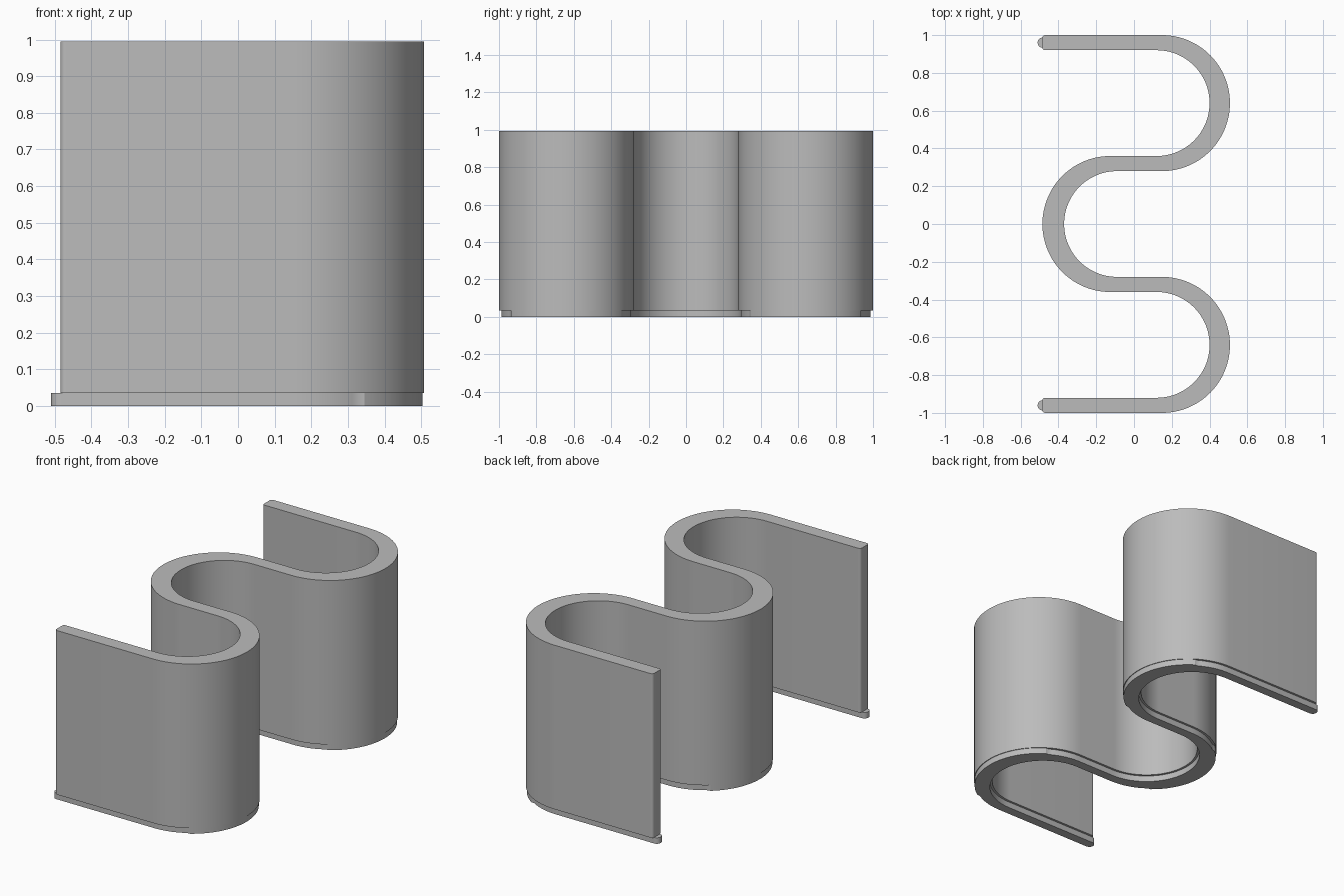
import bpy, bmesh, math

if "Cube" in bpy.data.objects:
    bpy.data.objects.remove(bpy.data.objects["Cube"])

GREY = (0.5, 0.5, 0.5, 1)
mat = bpy.data.materials.new("plain grey")
mat.use_nodes = True
mat.diffuse_color = GREY
mat.node_tree.nodes["Principled BSDF"].inputs["Base Color"].default_value = GREY

SEGMENTS = 64
STEP_X = 0.345      # beyond this the base strip steps out on the bends


def end_pairs(side, x_tip, radius, inset):
    """Rounded free end as edge-point pairs, from the tip inwards."""
    pairs = []
    for k in range(9):
        a = math.radians(4 + 86 * k / 8)
        x = x_tip + radius * (1 - math.cos(a))
        cut = inset + radius * (1 - math.sin(a))
        pairs.append(((x, side * (1.0 - cut)), (x, side * (0.92 + cut))))
    return pairs


def bend_pairs(cy, direction, outer_x, inner_x, inset, bend_inset):
    """Half-turn bend as (outside, inside) pairs, running from low y to high y."""
    pairs = []
    for k in range(SEGMENTS + 1):
        a = math.radians(-90 + 180 * k / SEGMENTS)
        c, s = direction * math.cos(a), math.sin(a)
        stepped = abs(outer_x + 0.36 * c) > STEP_X
        r_out = 0.36 - (bend_inset if stepped else inset)
        r_in = 0.28 + inset
        pairs.append(((outer_x + r_out * c, cy + r_out * s),
                      (inner_x + r_in * c, cy + r_in * s)))
    return pairs


def ribbon(name, z0, z1, x_tip, radius, inset, bend_inset):
    """Winding band of even height, closed on every side."""
    front = bend_pairs(-0.64, 1, 0.148, 0.12, inset, bend_inset)
    middle = bend_pairs(0, -1, -0.125, -0.09, inset, bend_inset)
    back = bend_pairs(0.64, 1, 0.148, 0.12, inset, bend_inset)
    pairs = end_pairs(-1, x_tip, radius, inset) + front
    pairs += [(b, a) for a, b in middle] + back
    pairs += end_pairs(1, x_tip, radius, inset)[::-1]

    bm = bmesh.new()
    rows = [[bm.verts.new((x, y, z)) for z in (z0, z1) for x, y in pair]
            for pair in pairs]
    for (a0, b0, a1, b1), (c0, d0, c1, d1) in zip(rows, rows[1:]):
        bm.faces.new((a0, c0, c1, a1))
        bm.faces.new((b1, d1, d0, b0))
        bm.faces.new((a1, c1, d1, b1))
        bm.faces.new((b0, d0, c0, a0))
    for a0, b0, a1, b1 in (rows[0], rows[-1]):
        bm.faces.new((a0, a1, b1, b0))
    bmesh.ops.recalc_face_normals(bm, faces=bm.faces)
    mesh = bpy.data.meshes.new(name)
    bm.to_mesh(mesh)
    bm.free()
    mesh.materials.append(mat)
    obj = bpy.data.objects.new(name, mesh)
    bpy.context.collection.objects.link(obj)
    bpy.ops.object.select_all(action="DESELECT")
    obj.select_set(True)
    bpy.context.view_layer.objects.active = obj
    bpy.ops.object.shade_smooth_by_angle(angle=math.radians(30))


# Tall winding wall
ribbon("winding_wall", 0.035, 0.995, -0.485, 0.015, 0, 0)
# Narrower strip along the foot, poking out at both free ends
ribbon("base_strip", 0, 0.035, -0.51, 0.026, 0.013, 0.004)
